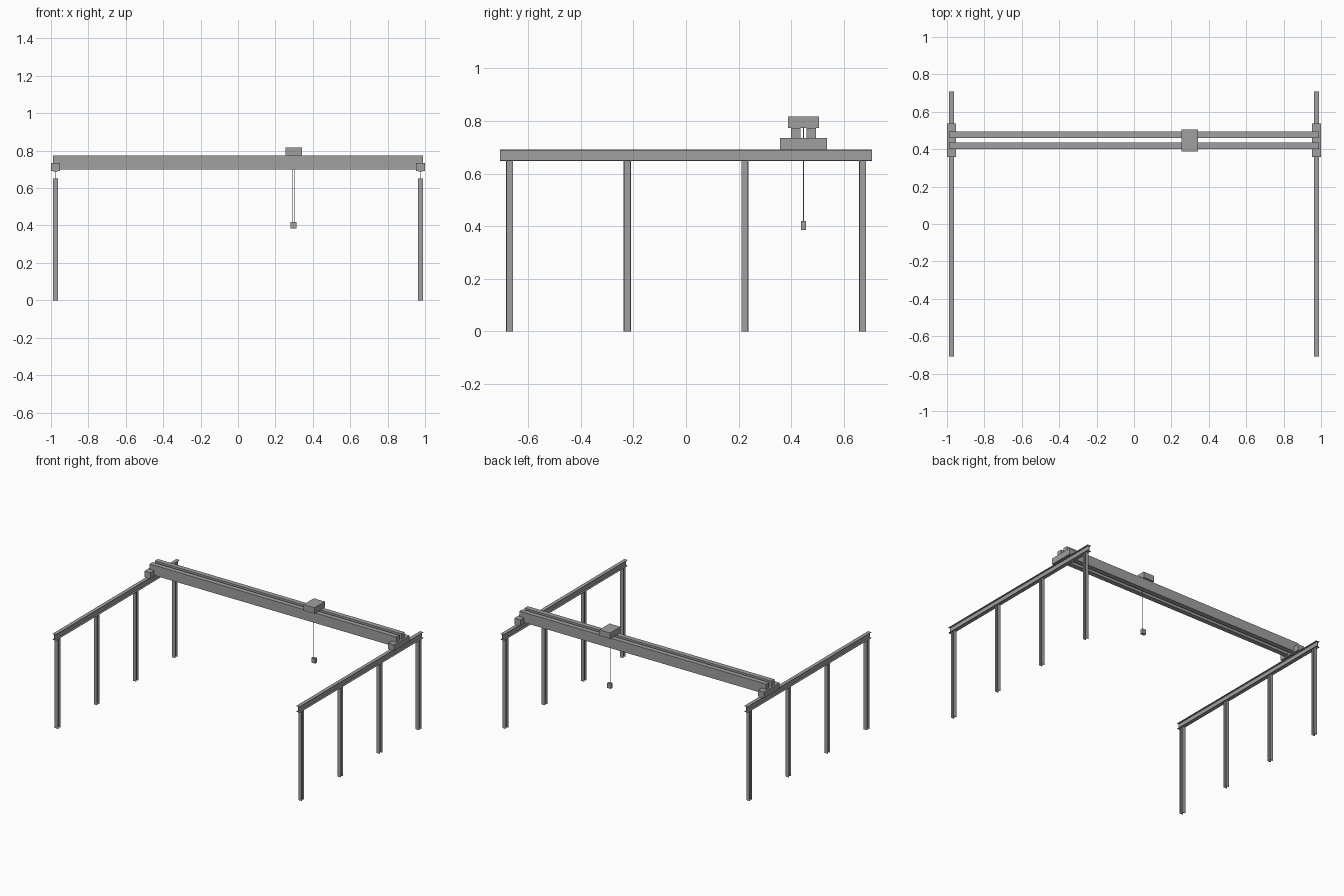
import bpy
import bmesh
from mathutils import Matrix, Vector

cube = bpy.data.objects.get("Cube")
if cube:
    bpy.data.objects.remove(cube, do_unlink=True)

steel = bpy.data.materials.new("steel grey")
steel.use_nodes = True
GREY = (0.35, 0.35, 0.35, 1)
steel.diffuse_color = GREY
steel.node_tree.nodes["Principled BSDF"].inputs["Base Color"].default_value = GREY


def finish(name, bm):
    bmesh.ops.recalc_face_normals(bm, faces=bm.faces)
    mesh = bpy.data.meshes.new(name)
    bm.to_mesh(mesh)
    bm.free()
    mesh.materials.append(steel)
    obj = bpy.data.objects.new(name, mesh)
    bpy.context.collection.objects.link(obj)
    return obj


def box(name, low, high):
    low, high = Vector(low), Vector(high)
    bm = bmesh.new()
    bmesh.ops.create_cube(bm, size=1, matrix=Matrix.Translation((low + high) / 2)
                          @ Matrix.Diagonal((*(high - low), 1)))
    return finish(name, bm)


def i_section(name, width, depth, flange, web, start, axis, length):
    """Extrude an I profile; its depth runs along y or z, across the axis."""
    w, d, t = width / 2, depth / 2, web / 2
    f = d - flange
    half = [(w, -d), (w, -f), (t, -f), (t, f), (w, f), (w, d)]
    profile = half + [(-a, b) for a, b in reversed(half)]
    bm = bmesh.new()
    start = Vector(start)
    verts = []
    for a, b in profile:
        offset = Vector((a, b, 0)) if axis == "z" else Vector((a, 0, b))
        verts.append(bm.verts.new(start + offset))
    face = bm.faces.new(verts)
    move = Vector((0, 0, length)) if axis == "z" else Vector((0, length, 0))
    new = bmesh.ops.extrude_face_region(bm, geom=[face])["geom"]
    bmesh.ops.translate(bm, vec=move, verts=[v for v in new if isinstance(v, bmesh.types.BMVert)])
    return finish(name, bm)


RAIL_X = 0.976
RAIL_BOTTOM, RAIL_TOP = 0.648, 0.691
BRIDGE_Y = 0.447
HOIST_X = 0.297

# Two runways, each on four H columns, with an end truck of the bridge
for side, sign in (("right", -1), ("left", 1)):
    x = sign * RAIL_X
    for i in range(4):
        y = -0.671 + i * 0.4475
        i_section(f"{side}_column_{i + 1}", 0.027, 0.027, 0.003, 0.003,
                  (x, y, 0), "z", RAIL_BOTTOM)
    i_section(f"{side}_runway_beam", 0.027, RAIL_TOP - RAIL_BOTTOM, 0.003, 0.003,
              (x, -0.708, (RAIL_TOP + RAIL_BOTTOM) / 2), "y", 1.416)
    box(f"{side}_end_truck", (x - 0.024, BRIDGE_Y - 0.089, RAIL_TOP),
        (x + 0.024, BRIDGE_Y + 0.089, 0.735))

# Twin bridge girders
for name, sign in (("front_girder", -1), ("back_girder", 1)):
    y = BRIDGE_Y + sign * 0.0295
    box(name, (-0.988, y - 0.0175, 0.7), (0.988, y + 0.0175, 0.773))

# Trolley, ropes and hook block
box("trolley", (HOIST_X - 0.044, BRIDGE_Y - 0.059, 0.773),
    (HOIST_X + 0.044, BRIDGE_Y + 0.059, 0.816))
box("hook_block", (HOIST_X - 0.015, BRIDGE_Y - 0.01, 0.385),
    (HOIST_X + 0.015, BRIDGE_Y + 0.01, 0.42))
for name, sign in (("right_rope", -1), ("left_rope", 1)):
    bm = bmesh.new()
    bmesh.ops.create_cone(bm, cap_ends=True, segments=8, radius1=0.0014, radius2=0.0014,
                          depth=0.353, matrix=Matrix.Translation(
                              (HOIST_X + sign * 0.007, BRIDGE_Y, 0.5965)))
    finish(name, bm)
